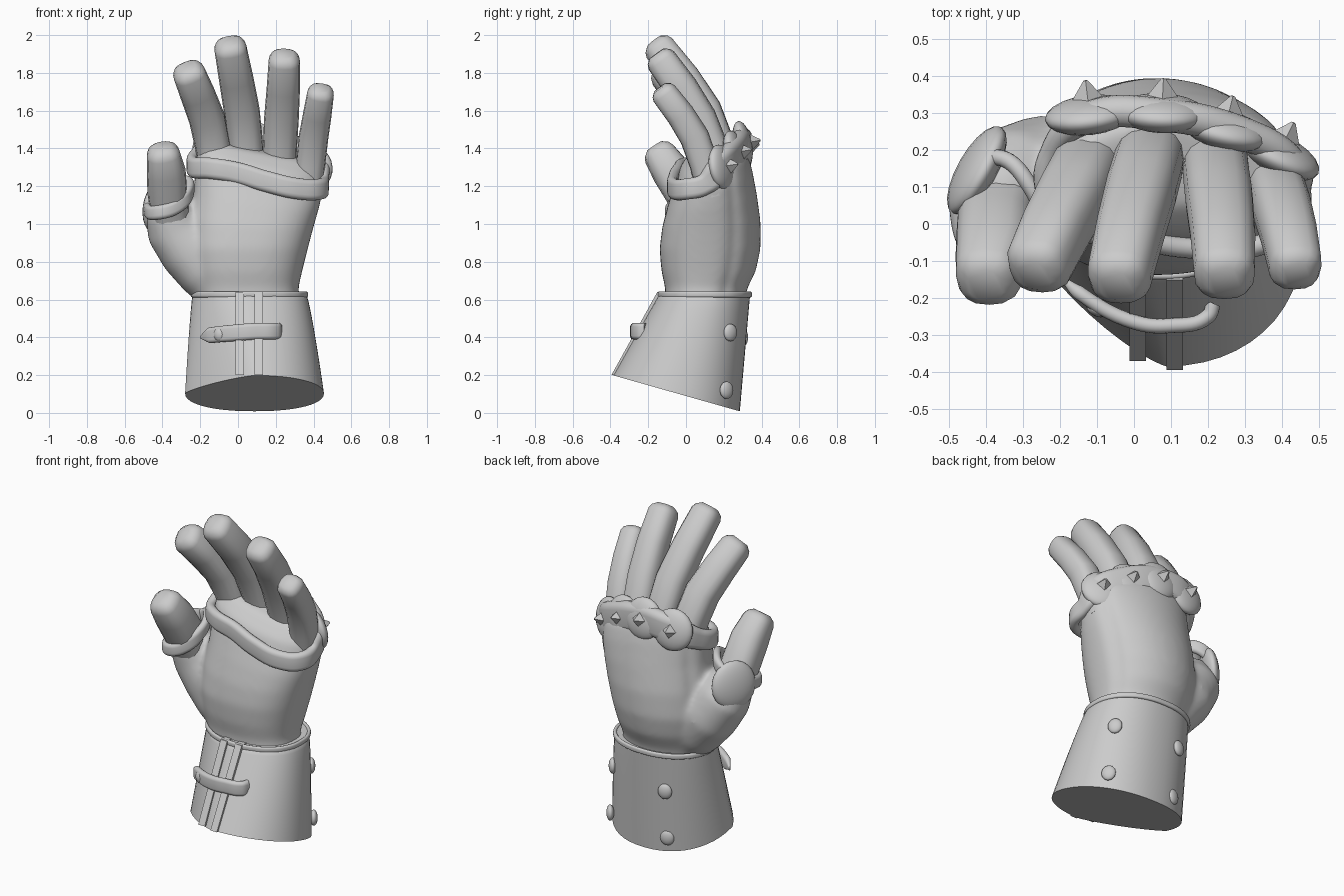
import bpy, bmesh, math
from mathutils import Vector

if "Cube" in bpy.data.objects:
    bpy.data.objects.remove(bpy.data.objects["Cube"])

# One plain colour for the whole glove
GREY = (0.6, 0.6, 0.6, 1)
mat = bpy.data.materials.new("plain_grey")
mat.use_nodes = True
mat.diffuse_color = GREY
mat.node_tree.nodes["Principled BSDF"].inputs["Base Color"].default_value = GREY


def finish(name, bm, angle=40):
    bmesh.ops.recalc_face_normals(bm, faces=bm.faces)
    me = bpy.data.meshes.new(name)
    bm.to_mesh(me)
    bm.free()
    me.materials.append(mat)
    me.shade_smooth()
    me.set_sharp_from_angle(angle=math.radians(angle))
    ob = bpy.data.objects.new(name, me)
    bpy.context.collection.objects.link(ob)
    return ob


def loft(name, rings, angle=40):
    """Skin a list of point rings and cap both ends."""
    bm = bmesh.new()
    rows = [[bm.verts.new(p) for p in ring] for ring in rings]
    n = len(rows[0])
    for a, b in zip(rows, rows[1:]):
        for i in range(n):
            j = (i + 1) % n
            bm.faces.new((a[i], a[j], b[j], b[i]))
    bm.faces.new(rows[0])
    bm.faces.new(rows[-1])
    return finish(name, bm, angle)


def oval(x0, x1, y0, y1, powers, n=48, groove=0.0):
    """Rounded-box outline with one power per quadrant and grooves beside the back panel."""
    pts = []
    for i in range(n):
        a = 2 * math.pi * i / n
        power = powers[int(4 * i / n)]
        c, s = math.cos(a), math.sin(a)
        k = 1 - groove * sum(math.exp(-((a - math.radians(g)) / 0.09) ** 2) for g in (28, 152))
        u = math.copysign(abs(c) ** (2 / power), c) * k
        v = math.copysign(abs(s) ** (2 / power), s) * k
        pts.append(((x0 + x1) / 2 + u * (x1 - x0) / 2, (y0 + y1) / 2 + v * (y1 - y0) / 2))
    return pts


def tube(name, points, radii, sides=16, power=2.6):
    """Round-ended limb along a path of joints."""
    pts = [Vector(p) for p in points]
    tip, r = (pts[-1] - pts[-2]).normalized(), radii[-1]
    pts += [pts[-1] + tip * r * 0.3, pts[-1] + tip * r * 0.55]
    radii = list(radii) + [r * 0.87, r * 0.55]
    rings = []
    for i, (p, r) in enumerate(zip(pts, radii)):
        d = (pts[min(i + 1, len(pts) - 1)] - pts[max(i - 1, 0)]).normalized()
        side = Vector((0, 1, 0)).cross(d).normalized()
        up = d.cross(side)
        rings.append([p + side * u + up * v for u, v in oval(-r, r, -r, r, [power] * 4, sides)])
    return loft(name, rings, 80)


def band(name, points, thick, half_height, closed=True, radii=None):
    """Padded strap that follows a smooth path."""
    cu = bpy.data.curves.new(name, "CURVE")
    cu.dimensions = "3D"
    cu.twist_mode = "Z_UP"
    cu.bevel_depth, cu.extrude = thick, half_height
    cu.bevel_resolution, cu.resolution_u = 3, 8
    cu.use_fill_caps = True
    sp = cu.splines.new("BEZIER")
    sp.bezier_points.add(len(points) - 1)
    for i, (bp, p) in enumerate(zip(sp.bezier_points, points)):
        bp.co = p
        bp.handle_left_type = bp.handle_right_type = "AUTO"
        bp.radius = radii[i] if radii else 1
    sp.use_cyclic_u = closed
    cu.materials.append(mat)
    ob = bpy.data.objects.new(name, cu)
    bpy.context.collection.objects.link(ob)
    return ob


def dome(name, loc, normal, size):
    """Flattened ball whose short axis (y) faces along the normal."""
    bm = bmesh.new()
    bmesh.ops.create_uvsphere(bm, u_segments=20, v_segments=12, radius=1)
    ob = finish(name, bm, 80)
    ob.scale = size
    ob.location = loc
    ob.rotation_euler = Vector(normal).to_track_quat("Y", "Z").to_euler()
    return ob


# Flared cuff with a slanted lower hem, flatter on its thumb side
def hem(y):
    return 0.2 - 0.2836 * (y + 0.39)


cuff_top = oval(-0.24, 0.36, -0.14, 0.34, (2.2, 2.2, 1.9, 2.3))
cuff_low = oval(-0.28, 0.455, -0.385, 0.285, (2.2, 2.2, 1.25, 2.1))
cuff_rings = []
for k in range(13):
    t = k / 12
    cuff_rings.append([(a[0] + (b[0] - a[0]) * t ** 0.8, a[1] + (b[1] - a[1]) * t,
                        0.635 + (hem(b[1]) - 0.635) * t) for a, b in zip(cuff_top, cuff_low)])
loft("cuff", cuff_rings, 75)
band("cuff_rim", [(x, y, 0.627) for x, y in cuff_top[::3]], 0.01, 0.006)

# Placket edges on the front opening of the cuff
for side, x, low in (("right", 0.01, -0.37), ("left", 0.11, -0.395)):
    w = 0.022
    loft("placket_" + side, [
        [(x - w, y, z), (x + w, y, z), (x + w, y + 0.06, z), (x - w, y + 0.06, z)]
        for y, z in ((-0.152, 0.64), (low, 0.2))], 20)

# Closing strap with a pointed end and a stud
band("cuff_strap",
     [(-0.2, -0.14, 0.4), (-0.15, -0.185, 0.41), (0, -0.265, 0.425), (0.1, -0.275, 0.432),
      (0.2, -0.25, 0.432), (0.215, -0.215, 0.432)],
     0.02, 0.024, False, [0.15, 0.95, 1, 1, 1, 1])
dome("strap_stud", (-0.1, -0.232, 0.415), (-0.4, -0.9, 0), (0.03, 0.018, 0.034))

# Rivets around the cuff
for i, (x, y, z, n) in enumerate([(0.335, 0.235, 0.425, (0.8, 0.6, 0)), (0.365, 0.215, 0.12, (0.8, 0.6, 0)),
                                  (-0.07, 0.305, 0.4, (-0.3, 1, 0)), (-0.06, 0.268, 0.1, (-0.3, 1, 0))]):
    dome(f"cuff_rivet_{i + 1}", (x, y, z), n, (0.041, 0.022, 0.046))

# Palm and back of the hand: z, x range, y range, slant
sections = [(0.58, -0.21, 0.33, -0.11, 0.31, 0), (0.66, -0.225, 0.32, -0.11, 0.325, 0),
            (0.75, -0.25, 0.34, -0.13, 0.37, 0), (0.87, -0.27, 0.37, -0.14, 0.395, 0),
            (1.0, -0.26, 0.4, -0.125, 0.395, 0.05), (1.13, -0.235, 0.43, -0.095, 0.375, 0.12),
            (1.25, -0.225, 0.45, -0.06, 0.35, 0.2), (1.34, -0.215, 0.445, -0.025, 0.325, 0.2),
            (1.4, -0.18, 0.42, 0.05, 0.27, 0.2)]
hand = loft("hand", [[(x, y, z - s * (x - 0.1) + s * (y - 0.15))
                      for x, y in oval(x0, x1, y0, y1, (2.0, 2.0, 2.5, 2.5), 64, 0.05)]
                     for z, x0, x1, y0, y1, s in sections])

# Thumb sleeve, blended into the palm
sleeve = tube("thumb_sleeve", [(-0.06, 0.1, 0.62), (-0.15, 0.11, 0.75), (-0.25, 0.12, 0.87),
                               (-0.34, 0.105, 0.985), (-0.37, 0.065, 1.07)],
              [0.13, 0.17, 0.175, 0.155, 0.125], 24, 2.1)
with bpy.context.temp_override(active_object=hand, object=hand, selected_objects=[hand, sleeve],
                               selected_editable_objects=[hand, sleeve]):
    bpy.ops.object.join()
blend = hand.modifiers.new("blend", "REMESH")
blend.mode, blend.voxel_size, blend.use_smooth_shade = "VOXEL", 0.014, True
relax = hand.modifiers.new("relax", "SMOOTH")
relax.factor, relax.iterations = 0.5, 22

# Fingers, each a bent chain of joints
fingers = {
    "index": ([(-0.1, 0.18, 1.25), (-0.135, 0.135, 1.42), (-0.165, 0.075, 1.56),
               (-0.215, -0.02, 1.69), (-0.258, -0.11, 1.795)], 0.094),
    "middle": ([(0.05, 0.2, 1.25), (0.04, 0.165, 1.42), (0.02, 0.095, 1.6),
                (-0.01, -0.015, 1.77), (-0.04, -0.14, 1.93)], 0.093),
    "ring": ([(0.22, 0.18, 1.24), (0.222, 0.135, 1.4), (0.23, 0.07, 1.56),
              (0.24, -0.025, 1.72), (0.245, -0.13, 1.865)], 0.09),
    "little": ([(0.365, 0.14, 1.15), (0.385, 0.095, 1.32), (0.4, 0.045, 1.46),
                (0.42, -0.03, 1.58), (0.437, -0.115, 1.69)], 0.077),
}
for name, (path, r) in fingers.items():
    tube(name + "_finger", path, [r, r, r * 1.02, r * 0.98, r * 0.92])

# Thumb, its band and knuckle plate
tube("thumb", [(-0.35, 0.07, 1.0), (-0.375, -0.01, 1.17), (-0.38, -0.08, 1.28), (-0.395, -0.14, 1.37)],
     [0.1, 0.105, 0.103, 0.088])
band("thumb_band", [(-0.475, 0.02, 1.07), (-0.43, -0.075, 1.06), (-0.33, -0.075, 1.09),
                    (-0.255, 0.01, 1.18), (-0.28, 0.1, 1.22), (-0.37, 0.18, 1.18),
                    (-0.455, 0.12, 1.11)], 0.022, 0.016)
dome("thumb_plate", (-0.425, 0.145, 1.09), (-0.87, 0.49, 0.15), (0.135, 0.05, 0.14))

# Strap around the knuckles, widening behind the guard
band("knuckle_strap", [(-0.235, 0.08, 1.3), (-0.15, -0.01, 1.295), (0, -0.04, 1.27), (0.15, -0.065, 1.225),
                       (0.33, -0.06, 1.185), (0.435, 0, 1.185), (0.45, 0.1, 1.21),
                       (0.42, 0.175, 1.29), (0.28, 0.25, 1.365), (0.08, 0.295, 1.42),
                       (-0.12, 0.29, 1.4), (-0.22, 0.2, 1.34)], 0.028, 0.028, True,
     [1] * 7 + [1.4, 1.6, 1.6, 1.5, 1.1])

# Scalloped knuckle guard with square spikes
knuckles = [("index", -0.12, 0.295, 1.405, -0.12), ("middle", 0.075, 0.3, 1.425, 0.05),
            ("ring", 0.245, 0.255, 1.375, 0.25), ("little", 0.39, 0.19, 1.3, 0.5)]
for name, x, y, z, lean in knuckles:
    n = Vector((lean, 1, 0.2)).normalized()
    dome(name + "_knuckle_guard", (x, y, z), n, (0.122, 0.05, 0.122))
    bm = bmesh.new()
    bmesh.ops.create_cone(bm, cap_ends=True, segments=4, radius1=0.06, radius2=0.006, depth=0.075)
    spike = finish(name + "_spike", bm, 20)
    spike.location = Vector((x, y, z)) + n * 0.058
    spike.rotation_euler = n.to_track_quat("Z", "Y").to_euler()
